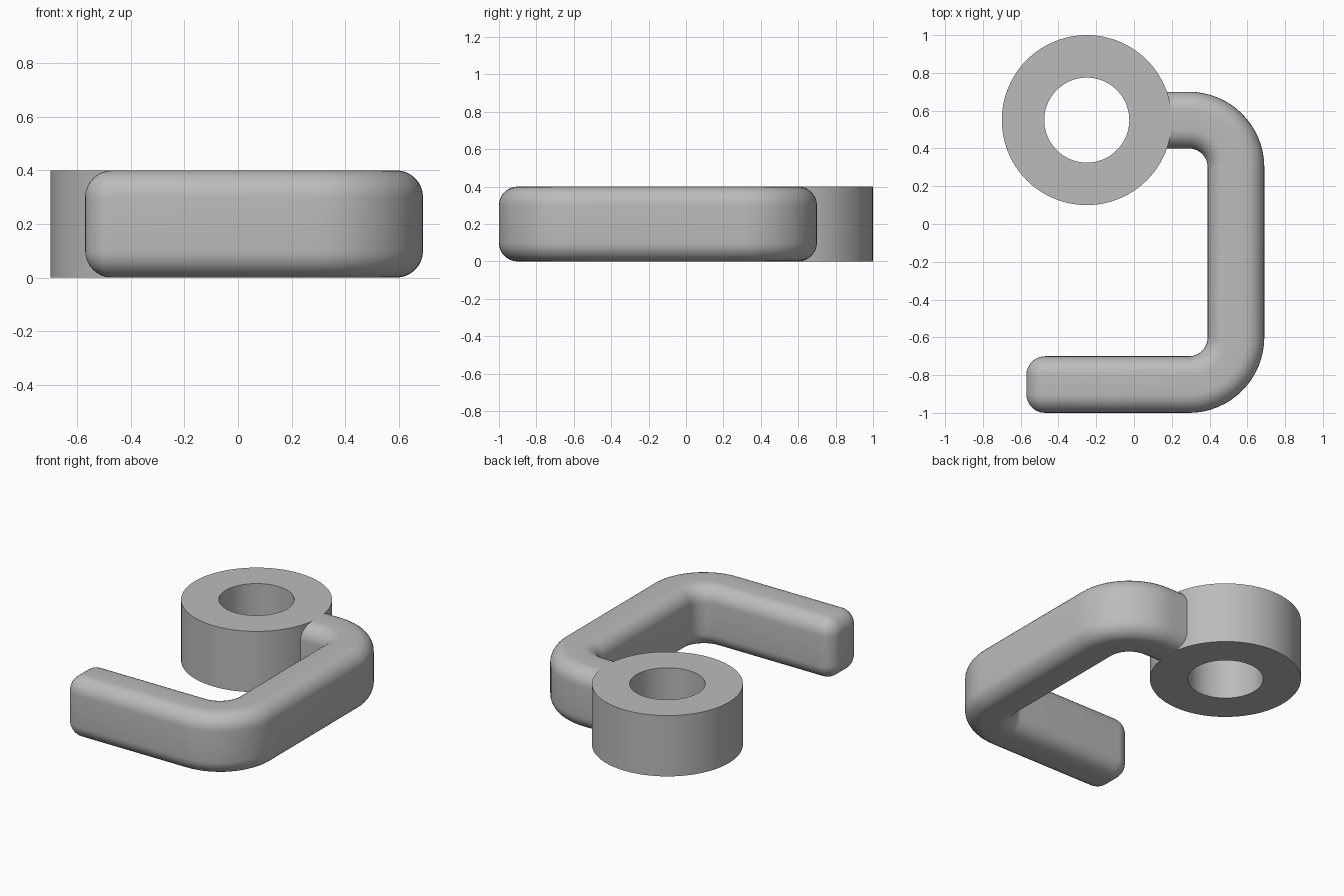
import bpy, bmesh
from math import sin, cos, pi, sqrt, radians
from mathutils import Vector

cube = bpy.data.objects.get("Cube")
if cube:
    bpy.data.objects.remove(cube, do_unlink=True)

HEIGHT = 0.4
EYE = Vector((-0.25, 0.55))      # centre of the ring
EYE_R, HOLE_R = 0.45, 0.225
FILLET = 0.1

grey = bpy.data.materials.new("plain grey")
grey.use_nodes = True
GREY = (0.5, 0.5, 0.5, 1)
grey.diffuse_color = GREY
grey.node_tree.nodes["Principled BSDF"].inputs["Base Color"].default_value = GREY


def finish(bm, name):
    bmesh.ops.remove_doubles(bm, verts=bm.verts, dist=1e-5)
    bmesh.ops.recalc_face_normals(bm, faces=bm.faces)
    mesh = bpy.data.meshes.new(name)
    bm.to_mesh(mesh)
    bm.free()
    obj = bpy.data.objects.new(name, mesh)
    bpy.context.collection.objects.link(obj)
    mesh.materials.append(grey)
    bpy.ops.object.select_all(action='DESELECT')
    obj.select_set(True)
    bpy.context.view_layer.objects.active = obj
    bpy.ops.object.shade_smooth_by_angle(angle=radians(30))
    return obj


def bridge(bm, a, b):
    n = len(a)
    for i in range(n):
        j = (i + 1) % n
        bm.faces.new((a[i], a[j], b[j], b[i]))


# Ring: square section turned about the vertical axis
bm = bmesh.new()
loops = []
for r, z in ((EYE_R, 0), (EYE_R, HEIGHT), (HOLE_R, HEIGHT), (HOLE_R, 0)):
    loops.append([bm.verts.new((EYE.x + r * cos(2 * pi * i / 96),
                                EYE.y + r * sin(2 * pi * i / 96), z))
                  for i in range(96)])
for k in range(4):
    bridge(bm, loops[k], loops[(k + 1) % 4])
finish(bm, "ring")


# Hook arm: rounded rectangle swept along a path with two bends
def section(radius, steps=8):
    """Rounded rectangle as (sideways, height) offsets."""
    pts = []
    for q, (sx, sz) in enumerate(((1, 1), (-1, 1), (-1, -1), (1, -1))):
        for i in range(steps + 1):
            a = pi / 2 * (q + i / steps)
            pts.append((sx * 0.05 + radius * cos(a), sz * 0.1 + radius * sin(a)))
    return pts


BEND, BEND_X, TIP_X = 0.25, 0.29, -0.57
path = [(Vector((0.2, 0.55)), Vector((0, 1)), FILLET)]
for centre_y, start in ((0.3, pi / 2), (-0.6, 0)):
    for i in range(17):
        a = start - pi / 2 * i / 16
        out = Vector((cos(a), sin(a)))
        path.append((Vector((BEND_X, centre_y)) + BEND * out, out, FILLET))
# rounded tip: the section shrinks along a quarter circle
for i in range(9):
    a = pi / 2 * i / 8
    path.append((Vector((TIP_X + FILLET * (1 - sin(a)), -0.85)),
                 Vector((0, -1)), FILLET * cos(a)))

bm = bmesh.new()
rings = []
for pos, out, radius in path:
    ring = []
    for side, up in section(radius):
        p = pos + out * side
        ring.append(bm.verts.new((p.x, p.y, HEIGHT / 2 + up)))
    rings.append(ring)
# fit the root against the curved wall of the ring
for v in rings[0]:
    v.co.x = EYE.x + sqrt(EYE_R ** 2 - (v.co.y - EYE.y) ** 2) - 0.003
for a, b in zip(rings, rings[1:]):
    bridge(bm, a, b)
bm.faces.new(rings[0])
bm.faces.new(rings[-1])
finish(bm, "hook_arm")
